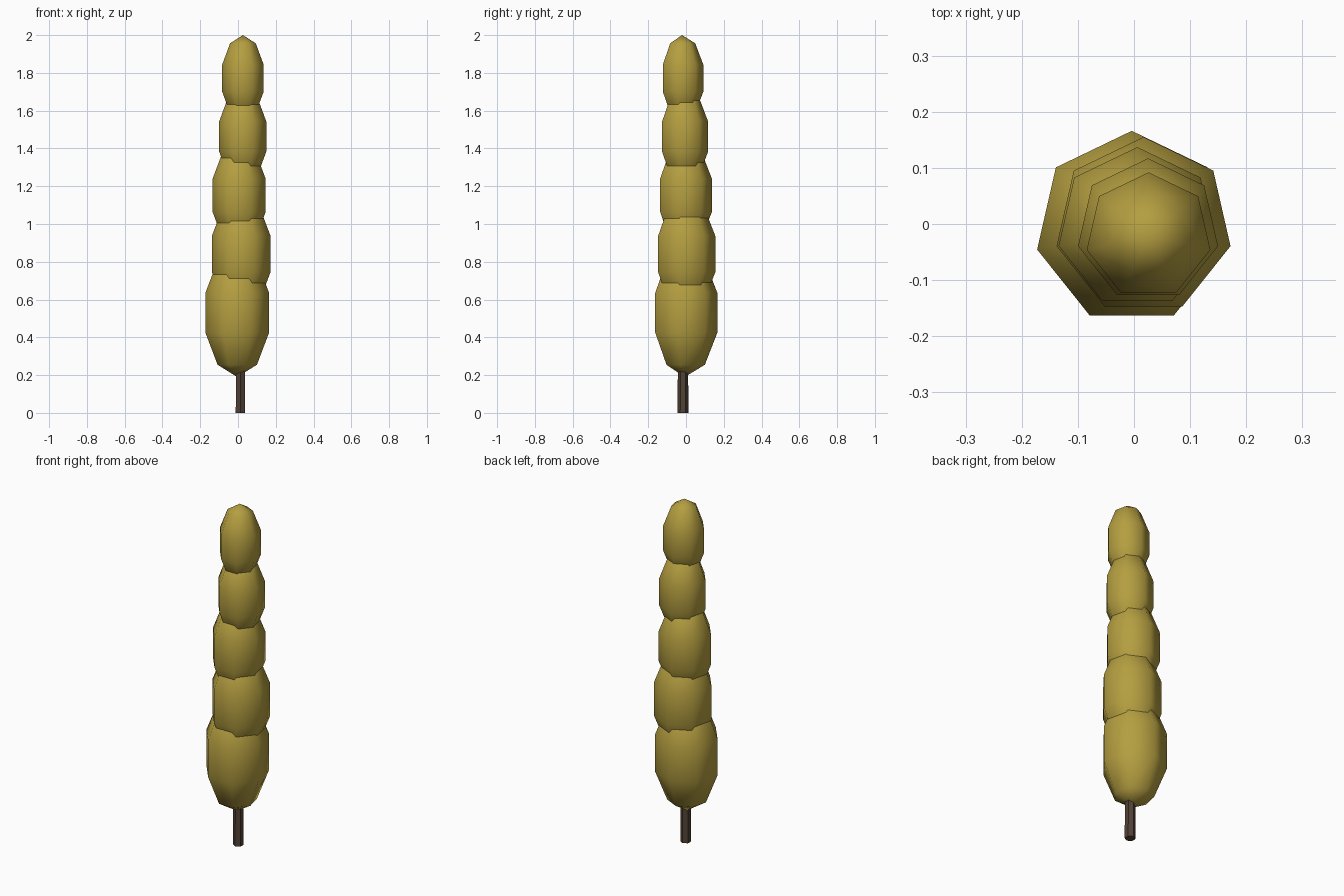
import bpy, bmesh, math

if "Cube" in bpy.data.objects:
    bpy.data.objects.remove(bpy.data.objects["Cube"])


def material(name, rgb):
    m = bpy.data.materials.new(name)
    m.diffuse_color = (*rgb, 1)
    m.use_nodes = True
    m.node_tree.nodes["Principled BSDF"].inputs["Base Color"].default_value = m.diffuse_color
    return m


leaf = material("golden foliage", (0.46, 0.345, 0.052))
bark = material("dark bark", (0.085, 0.055, 0.037))


def lathe(name, sides, profile, centre, mat):
    """Closed solid from (radius, z) rings; one vertex of each ring points to +y."""
    bm = bmesh.new()
    rings = []
    for r, z in profile:
        if r == 0:
            rings.append([bm.verts.new((0, 0, z))] * sides)
        else:
            angles = [math.pi / 2 + math.tau * i / sides for i in range(sides)]
            rings.append([bm.verts.new((r * math.cos(a), r * math.sin(a), z)) for a in angles])
    for low, high in zip(rings, rings[1:]):
        for i in range(sides):
            j = (i + 1) % sides
            corners = list(dict.fromkeys((low[i], low[j], high[j], high[i])))
            bm.faces.new(corners)
    if profile[0][0]:
        bm.faces.new(rings[0][::-1])
        bm.faces.new(rings[-1])
    bmesh.ops.recalc_face_normals(bm, faces=bm.faces)
    mesh = bpy.data.meshes.new(name)
    bm.to_mesh(mesh)
    bm.free()
    mesh.materials.append(mat)
    obj = bpy.data.objects.new(name, mesh)
    obj.location = centre
    bpy.context.collection.objects.link(obj)
    return obj


# Trunk: thin six-sided post running into the lowest foliage clump
lathe("trunk", 6, [(0.029, 0), (0.026, 0.4)], (0.013, -0.016, 0), bark)

# Foliage: stacked seven-sided, five-band ellipsoids (x, y, z, ring radius, half height)
clumps = [
    (-0.004, -0.007, 0.530, 0.173, 0.340),
    (0.017, -0.004, 0.841, 0.159, 0.312),
    (0.006, -0.007, 1.152, 0.144, 0.285),
    (0.025, -0.011, 1.463, 0.128, 0.258),
    (0.026, -0.021, 1.772, 0.113, 0.228),
]
for n, (x, y, z, ring, h) in enumerate(clumps, 1):
    r = ring / math.sin(math.radians(72))
    profile = [(0 if k in (0, 5) else r * math.sin(math.pi * k / 5),
                -h * math.cos(math.pi * k / 5)) for k in range(6)]
    clump = lathe(f"foliage_clump_{n}", 7, profile, (x, y, z), leaf)
    clump.data.shade_smooth()
